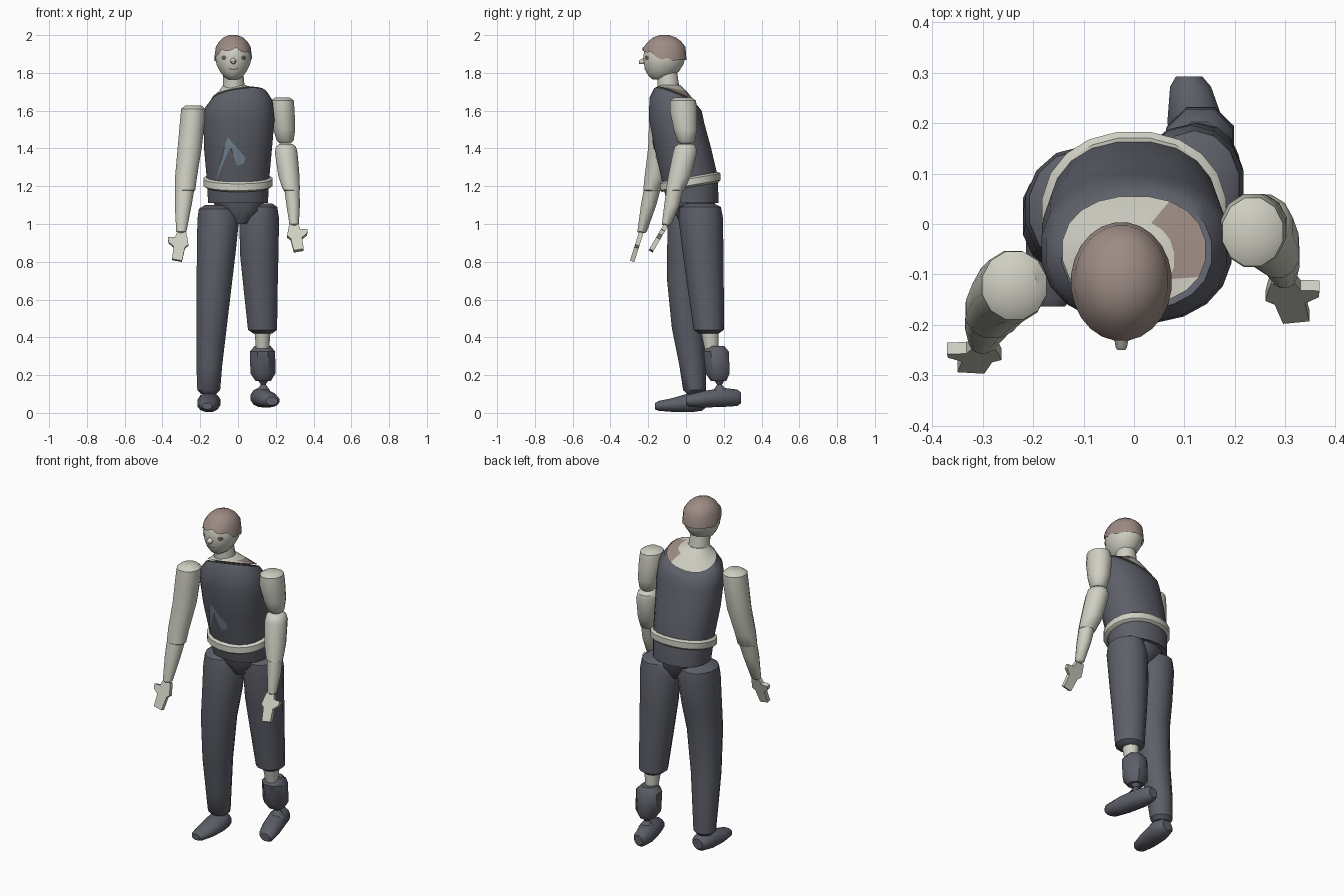
import bpy, bmesh, math
from mathutils import Vector
from mathutils.bvhtree import BVHTree

if "Cube" in bpy.data.objects:
    bpy.data.objects.remove(bpy.data.objects["Cube"], do_unlink=True)


def material(name, rgb):
    mat = bpy.data.materials.new(name)
    mat.use_nodes = True
    color = (*rgb, 1)
    mat.diffuse_color = color
    mat.node_tree.nodes["Principled BSDF"].inputs["Base Color"].default_value = color
    return mat


skin = material("pale skin", (.62, .62, .54))
cloth = material("slate cloth", (.11, .115, .14))
hair_brown = material("hair brown", (.34, .26, .23))
patch_blue = material("dusty blue", (.18, .25, .3))
dark_brown = material("dark brown", (.16, .11, .1))


def finish(name, bm, mats, smooth=True):
    bmesh.ops.recalc_face_normals(bm, faces=bm.faces)
    mesh = bpy.data.meshes.new(name)
    bm.to_mesh(mesh)
    bm.free()
    obj = bpy.data.objects.new(name, mesh)
    bpy.context.collection.objects.link(obj)
    for mat in mats:
        mesh.materials.append(mat)
    if smooth:
        bpy.ops.object.select_all(action="DESELECT")
        obj.select_set(True)
        bpy.context.view_layer.objects.active = obj
        bpy.ops.object.shade_smooth_by_angle(angle=math.radians(40))
    return obj


def dome(end, inner, height):
    """Smaller ring just beyond an end ring, which rounds it off."""
    out = (Vector(end[:3]) - Vector(inner[:3])).normalized() * height
    return (*(Vector(end[:3]) + out), end[3] * .65, end[4] * .65, *end[5:])


def loft(name, rings, mats, sides=12, axis="z", rounded=0, square=1.0, cap=True, rule=None, shift=None):
    """Skin over rings of (x, y, z, radius, radius, x slope, y slope)."""
    rings = list(rings)
    if rounded:
        rings = [dome(rings[0], rings[1], rounded), *rings, dome(rings[-1], rings[-2], rounded)]
    bm = bmesh.new()
    loops = []
    for index, ring in enumerate(rings):
        x, y, z, ra, rb = ring[:5]
        slope_x, slope_y = ring[5:] or (0, 0)
        loop = []
        for i in range(sides):
            t = math.tau * (i + .5) / sides
            c, s = math.cos(t), math.sin(t)
            a = ra * math.copysign(abs(c) ** square, c)
            b = rb * math.copysign(abs(s) ** square, s)
            if axis == "z":
                point = Vector((x + a, y + b, z + slope_x * a + slope_y * b))
            else:
                point = Vector((x + a, y, z + b))
            if shift:
                point.z += shift(index, i, s)
            loop.append(bm.verts.new(point))
        loops.append(loop)
    for upper, lower in zip(loops, loops[1:]):
        for i in range(sides):
            j = (i + 1) % sides
            bm.faces.new((upper[i], upper[j], lower[j], lower[i]))
    bm.faces.new(loops[0])
    if cap:
        bm.faces.new(loops[-1])
    if rule:
        for face in bm.faces:
            face.material_index = rule(face.calc_center_median())
    return finish(name, bm, mats)


def patch(name, target, outlines, mat):
    """Thin plate of flat outlines (x, z) laid on the front of a part."""
    tree = BVHTree.FromPolygons([v.co for v in target.data.vertices],
                                [p.vertices[:] for p in target.data.polygons])
    bm = bmesh.new()
    for outline in outlines:
        bm.faces.new([bm.verts.new((x, -1, z)) for x, z in outline])
    bmesh.ops.triangulate(bm, faces=bm.faces)
    bmesh.ops.subdivide_edges(bm, edges=bm.edges, cuts=3, use_grid_fill=True)
    for vert in bm.verts:
        hit = tree.ray_cast(vert.co, Vector((0, 1, 0)))[0]
        if hit:
            vert.co.y = hit.y - .004
    return finish(name, bm, [mat])


# Torso garment, leaning forward with one shoulder raised
torso = loft("torso", [
    (.005, -.055, 1.67, .15, .115, .15, -.4),
    (.005, -.055, 1.63, .18, .14, .1, -.25),
    (.005, -.05, 1.55, .19, .148, 0, -.1),
    (0, -.017, 1.4, .182, .152),
    (0, .018, 1.25, .168, .152),
    (0, .036, 1.11, .16, .138)], [cloth], sides=20, square=.9)

# Bare shoulders with a patch of hair colour on the left
loft("shoulder_yoke", [
    (-.02, -.085, 1.735, .06, .055),
    (-.01, -.07, 1.71, .09, .08, .1, -.2),
    (0, -.052, 1.678, .143, .108, .15, -.4)], [skin, hair_brown], sides=20, square=.9,
    rule=lambda c: int(c.x > .06 and c.y > -.1))
loft("neck", [(-.025, -.1, 1.8, .055, .055), (-.022, -.092, 1.72, .06, .06)], [skin])

loft("pelvis", [
    (0, .04, 1.13, .14, .12), (.01, .04, 1.07, .125, .11), (.015, .04, 1.0, .04, .07)], [cloth])

# Belt: a tilted band around the waist
belt_ring = (0, .022, 1.222)
loft("belt", [
    (0, .022, 1.25, .17, .15, 0, .17),
    (0, .022, 1.24, .184, .162, 0, .17),
    (0, .022, 1.205, .184, .162, 0, .17),
    (0, .022, 1.195, .17, .15, 0, .17)], [skin], sides=20, square=.92)

# Head and hair share one profile of (height, width, depth, y)
profile = [(1.997, .02, .024, -.115), (1.985, .05, .058, -.114), (1.965, .071, .083, -.113),
           (1.935, .089, .106, -.113), (1.89, .096, .113, -.114), (1.85, .09, .106, -.118),
           (1.81, .07, .088, -.125), (1.782, .048, .06, -.134), (1.768, .025, .035, -.138)]
head = loft("head", [(-.025, y, z - .004, w, d) for z, w, d, y in profile], [skin], sides=24)


def hairline(index, i, s):
    if index < 4:
        return 0
    front = max(0, -s)
    return -.025 + .055 * front + (.012 if i % 3 == 0 else -.004) * (s < .4)


loft("hair", [(-.025, y, z + .003, w * 1.045, d * 1.045) for z, w, d, y in profile[:5]],
     [hair_brown], sides=24, cap=False, shift=hairline)

# Face
loft("nose", [(-.025, -.215, 1.865, .018, .02), (-.025, -.245, 1.858, .012, .012)],
     [skin], sides=8, axis="y", rounded=.005)
for label, x in (("right", -.075), ("left", .03)):
    eye = [(x + .013 * math.cos(k * math.tau / 8), 1.88 + .013 * math.sin(k * math.tau / 8)) for k in range(8)]
    patch(label + "_eye", head, [eye], dark_brown)
patch("mouth", head, [[(-.05, 1.826), (-.025, 1.82), (0, 1.826), (0, 1.821), (-.025, 1.814), (-.05, 1.821)]], dark_brown)

# Two bare stripes of colour on the chest
patch("chest_stripes", torso, [
    [(-.055, 1.46), (-.035, 1.4), (-.045, 1.4), (-.115, 1.23), (-.075, 1.4)],
    [(-.055, 1.46), (.04, 1.35), (.03, 1.32), (-.005, 1.31), (-.04, 1.41)]], patch_blue)


def hand(name, side, wrist, direction):
    """Flat mitten with a thumb, drawn outward and down from the wrist."""
    outline = [(-.025, 0), (.022, 0), (.032, .028), (.07, .03), (.068, .055), (.04, .08),
               (.048, .15), (-.005, .16), (-.02, .085), (-.038, .07), (-.032, .03)]
    down = Vector(direction).normalized()
    across = Vector((side, 0, 0))
    thick = down.cross(across).normalized() * .024
    bm = bmesh.new()
    face = bm.faces.new([bm.verts.new(Vector(wrist) + across * u + down * v - thick / 2) for u, v in outline])
    extruded = bmesh.ops.extrude_face_region(bm, geom=[face])["geom"]
    bmesh.ops.translate(bm, vec=thick, verts=[g for g in extruded if isinstance(g, bmesh.types.BMVert)])
    finish(name, bm, [skin], smooth=False)


# Right arm
loft("right_upper_arm", [
    (-.237, -.122, 1.61, .066, .07), (-.24, -.124, 1.56, .068, .073), (-.256, -.135, 1.4, .066, .068),
    (-.275, -.165, 1.25, .06, .056), (-.28, -.178, 1.18, .056, .05)], [skin], rounded=.018)
loft("right_forearm", [
    (-.282, -.18, 1.18, .052, .046), (-.29, -.198, 1.1, .046, .042), (-.3, -.232, .96, .028, .026)],
    [skin], rounded=.008)
hand("right_hand", -1, (-.3, -.237, .955), (-.01, -.3, -.95))

# Left arm, with a gap-like pinch above the elbow
loft("left_upper_arm", [
    (.235, -.016, 1.655, .062, .07), (.235, -.013, 1.6, .067, .075),
    (.245, -.003, 1.5, .06, .064), (.25, 0, 1.44, .046, .048)], [skin], rounded=.014)
loft("left_elbow", [
    (.254, -.003, 1.41, .054, .058), (.255, -.005, 1.38, .062, .066),
    (.27, -.035, 1.25, .058, .062), (.283, -.058, 1.18, .046, .05)], [skin], rounded=.014)
loft("left_forearm", [
    (.285, -.058, 1.19, .042, .046), (.292, -.075, 1.1, .037, .042), (.297, -.102, 1.0, .026, .026)],
    [skin], rounded=.008)
hand("left_hand", 1, (.297, -.107, .993), (.02, -.5, -.86))

# Right leg, one full trouser leg
loft("right_leg", [
    (-.11, .03, 1.08, .1, .115), (-.105, .028, 1.02, .113, .125), (-.115, .015, .85, .105, .115),
    (-.125, 0, .7, .097, .1), (-.14, .01, .45, .082, .085), (-.152, .035, .25, .07, .07),
    (-.155, .045, .12, .062, .06)], [cloth], sides=14, rounded=.02)
loft("right_foot", [
    (-.15, .085, .055, .05, .045), (-.153, .03, .056, .063, .054), (-.158, -.07, .042, .058, .038),
    (-.162, -.145, .037, .042, .027)], [cloth], axis="y", rounded=.018)

# Left leg, cut short at the knee, with a separate shin
loft("left_thigh", [
    (.12, .075, 1.09, .09, .11), (.113, .078, 1.03, .107, .118), (.112, .09, .85, .105, .108),
    (.12, .105, .65, .092, .095), (.13, .12, .44, .079, .08)], [cloth], sides=14, rounded=.02)
loft("left_knee", [(.13, .125, .44, .045, .05), (.13, .135, .34, .036, .038)], [skin])
loft("left_shin", [
    (.13, .16, .355, .045, .045), (.13, .16, .325, .072, .072), (.132, .167, .21, .072, .07),
    (.133, .172, .17, .045, .045)], [cloth], sides=8)
loft("left_ankle", [
    (.133, .175, .18, .035, .035), (.134, .178, .15, .014, .014), (.134, .18, .11, .045, .045)], [cloth], sides=8)
loft("left_foot", [
    (.112, .272, .08, .042, .045), (.122, .2, .082, .058, .052), (.15, .1, .073, .058, .046),
    (.173, .02, .065, .048, .035)], [cloth], axis="y", rounded=.02)
